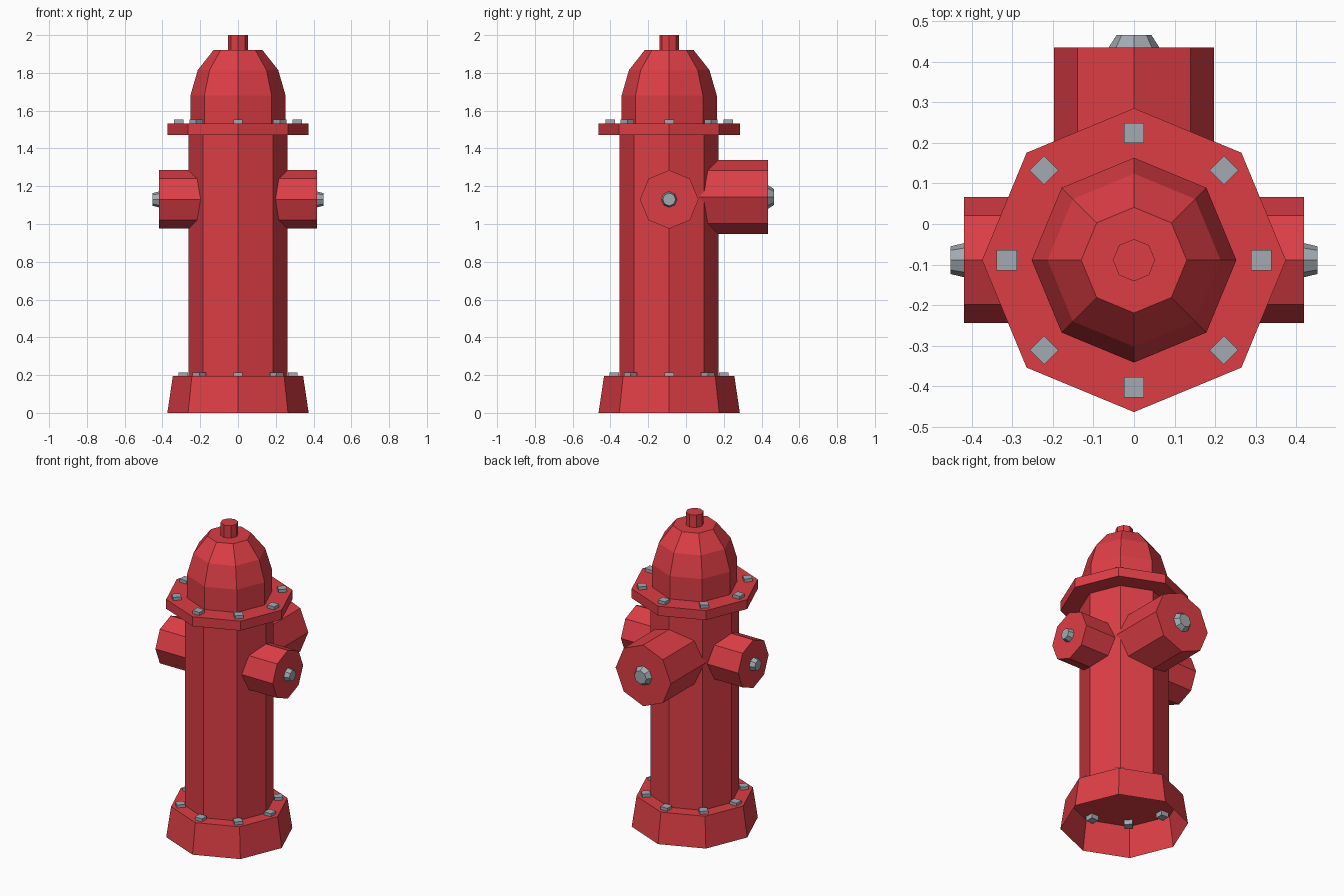
import bpy, bmesh, math
from mathutils import Matrix, Vector

if "Cube" in bpy.data.objects:
    bpy.data.objects.remove(bpy.data.objects["Cube"])

AXIS_Y = -0.089   # vertical axis of the hydrant
SIDES = 8


def material(name, rgb):
    m = bpy.data.materials.new(name)
    m.diffuse_color = (*rgb, 1.0)
    m.use_nodes = True
    m.node_tree.nodes["Principled BSDF"].inputs["Base Color"].default_value = m.diffuse_color
    return m


RED = material("red paint", (0.72, 0.048, 0.060))
GREY = material("grey metal", (0.36, 0.40, 0.44))


def finish(bm, name, mat):
    bmesh.ops.recalc_face_normals(bm, faces=bm.faces)
    mesh = bpy.data.meshes.new(name)
    bm.to_mesh(mesh)
    bm.free()
    mesh.materials.append(mat)
    obj = bpy.data.objects.new(name, mesh)
    bpy.context.collection.objects.link(obj)
    return obj


def lathe(name, profile, mat, origin=(0, AXIS_Y, 0), direction=(0, 0, 1), open_start=False):
    """Eight-sided turned solid; profile is (radius, distance along direction)."""
    place = Matrix.Translation(origin) @ Vector((0, 0, 1)).rotation_difference(Vector(direction)).to_matrix().to_4x4()
    bm = bmesh.new()
    rings = []
    for r, h in profile:
        angles = [2 * math.pi * i / SIDES for i in range(SIDES)]
        rings.append([bm.verts.new(place @ Vector((r * math.cos(a), r * math.sin(a), h))) for a in angles])
    for lo, hi in zip(rings, rings[1:]):
        for i in range(SIDES):
            j = (i + 1) % SIDES
            bm.faces.new((lo[i], lo[j], hi[j], hi[i]))
    if not open_start:
        bm.faces.new(rings[0][::-1])
    bm.faces.new(rings[-1])
    return finish(bm, name, mat)


def bolt_ring(name, radius, z_low, z_high):
    """Eight square bolts, each turned to face outwards."""
    bm = bmesh.new()
    for i in range(8):
        m = (Matrix.Translation((0, AXIS_Y, (z_low + z_high) / 2))
             @ Matrix.Rotation(i * math.pi / 4, 4, 'Z')
             @ Matrix.Translation((radius, 0, 0))
             @ Matrix.Diagonal((0.05, 0.05, z_high - z_low, 1)))
        bmesh.ops.create_cube(bm, size=1, matrix=m)
    finish(bm, name, GREY)


# Main column: hollow foot, barrel, flange, domed cap and top stem
lathe("base", [(0.374, 0), (0.345, 0.195)], RED, open_start=True)
lathe("barrel", [(0.262, 0.195), (0.262, 1.50)], RED)
lathe("flange", [(0.374, 1.472), (0.374, 1.533)], RED)
lathe("dome", [(0.252, 1.53), (0.252, 1.68), (0.213, 1.815), (0.130, 1.92)], RED)
lathe("top_stem", [(0.052, 1.90), (0.052, 2.0)], RED)

# Bolt rings on the base and the flange
bolt_ring("base_bolts", 0.290, 0.165, 0.214)
bolt_ring("flange_bolts", 0.313, 1.505, 1.553)

# Side outlets with their nuts
for side, sx in (("left", -1), ("right", 1)):
    centre = (0, AXIS_Y, 1.13)
    lathe(side + "_outlet", [(0.155, 0.12), (0.155, 0.418)], RED, centre, (sx, 0, 0))
    lathe(side + "_nut", [(0.042, 0.41), (0.042, 0.418), (0.034, 0.452)], GREY, centre, (sx, 0, 0))

# Large back outlet with its nut
centre = (0, 0, 1.143)
lathe("back_outlet", [(0.197, 0.0), (0.197, 0.435)], RED, centre, (0, 1, 0))
lathe("back_nut", [(0.062, 0.425), (0.062, 0.435), (0.043, 0.465)], GREY, centre, (0, 1, 0))
